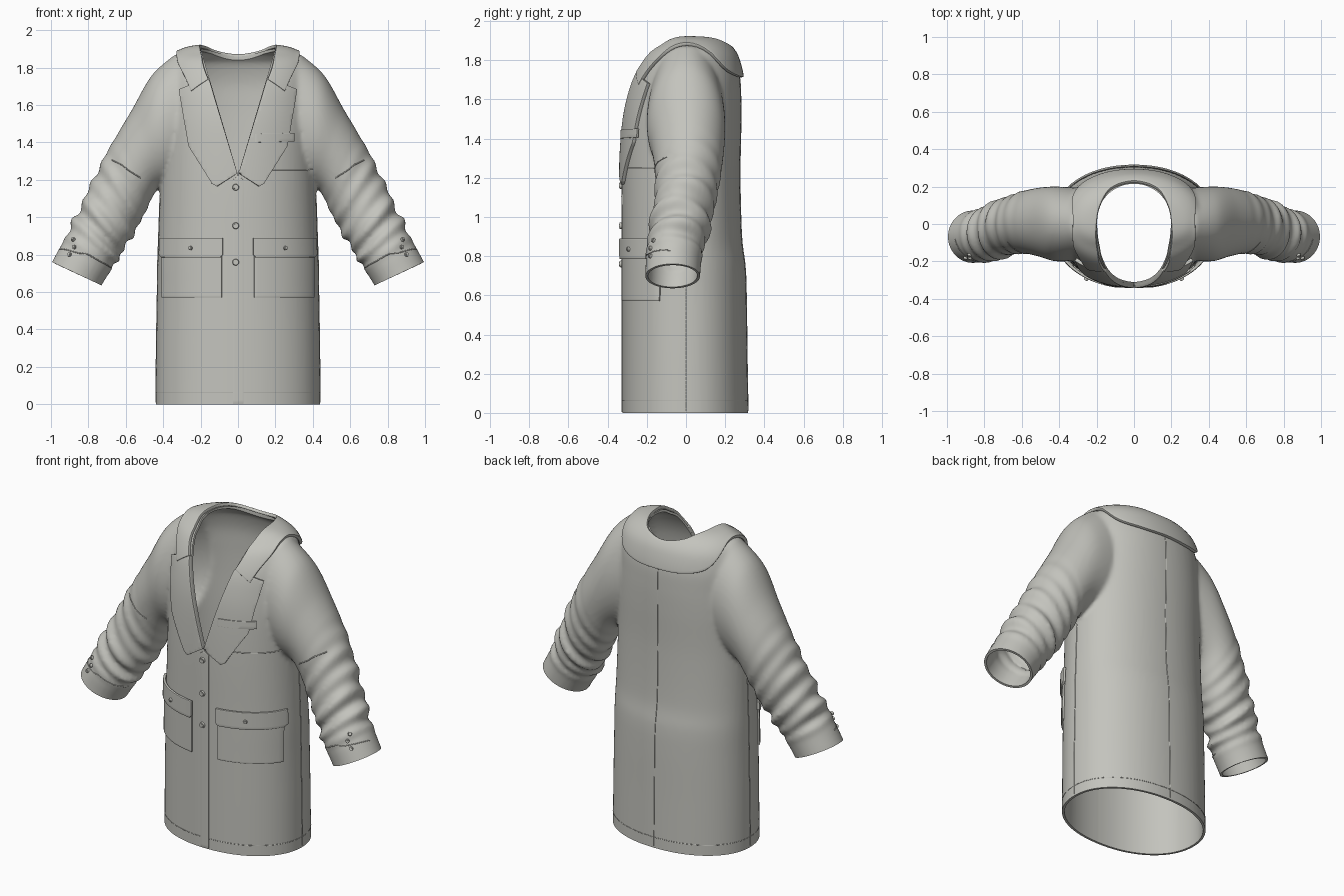
import bpy, bmesh, math
from mathutils import Vector
from mathutils.bvhtree import BVHTree

if "Cube" in bpy.data.objects:
    bpy.data.objects.remove(bpy.data.objects["Cube"])

cloth = bpy.data.materials.new("grey cloth")
cloth.use_nodes = True
GREY = (0.55, 0.55, 0.51, 1)
cloth.diffuse_color = GREY
cloth.node_tree.nodes["Principled BSDF"].inputs["Base Color"].default_value = GREY
parts = []


def finish(name, bm):
    me = bpy.data.meshes.new(name)
    bm.to_mesh(me)
    bm.free()
    ob = bpy.data.objects.new(name, me)
    bpy.context.collection.objects.link(ob)
    me.materials.append(cloth)
    parts.append(ob)
    return ob


def bake(ob):
    """Apply all modifiers."""
    dg = bpy.context.evaluated_depsgraph_get()
    me = bpy.data.meshes.new_from_object(ob.evaluated_get(dg))
    ob.modifiers.clear()
    ob.data = me


def modify(ob, kind, **settings):
    m = ob.modifiers.new(kind, kind)
    for k, v in settings.items():
        setattr(m, k, v)


def sample(rows, n):
    """Smooth interpolation through rows of numbers."""
    out, last = [], len(rows) - 1
    for k in range(n + 1):
        t = k / n * last
        i = min(int(t), last - 1)
        f = t - i
        a, b, c, d = (rows[min(max(j, 0), last)] for j in range(i - 1, i + 3))
        out.append([q + f / 2 * (r - p + f * (2 * p - 5 * q + 4 * r - s + f * (3 * (q - r) + s - p)))
                    for p, q, r, s in zip(a, b, c, d)])
    return out


def loft(bm, rings):
    """Closed skin through rings of points, capped at both ends."""
    vs = [[bm.verts.new(p) for p in r] for r in rings]
    n = len(vs[0])
    for a, b in zip(vs, vs[1:]):
        for i in range(n):
            bm.faces.new((a[i], a[(i + 1) % n], b[(i + 1) % n], b[i]))
    bm.faces.new(vs[0])
    bm.faces.new(vs[-1])


ANGLES = [2 * math.pi * i / 72 for i in range(72)]


def power(v, e):
    return math.copysign(abs(v) ** e, v)


# Torso: height, half width, front y, back y
torso = [(-.06, .44, -.325, .318), (.3, .437, -.325, .312), (.6, .432, -.325, .308),
         (.75, .43, -.325, .302), (.9, .425, -.325, .284), (1.2, .415, -.325, .276),
         (1.45, .41, -.315, .28), (1.6, .40, -.295, .28), (1.72, .39, -.26, .273),
         (1.82, .365, -.2, .245), (1.86, .33, -.14, .215), (1.89, .27, -.1, .18),
         (1.905, .17, -.05, .13)]
rings = []
for z, a, yf, yb in sample(torso, 90):
    rings.append([(a * power(math.cos(t), .94),
                   (yb if math.sin(t) > 0 else -yf) * power(math.sin(t), .94), z) for t in ANGLES])
bm = bmesh.new()
loft(bm, rings)

# Sleeves: outer x z, inner x z, centre y, half depth
sleeve = [(.33, 1.875, .22, 1.22, 0, .19), (.46, 1.76, .36, 1.18, 0, .2),
          (.57, 1.57, .43, 1.15, .01, .185), (.68, 1.385, .475, 1.07, .01, .168),
          (.765, 1.22, .535, .95, -.005, .155), (.85, 1.04, .61, .83, -.035, .15),
          (.93, .88, .67, .73, -.06, .143), (.995, .76, .73, .635, -.068, .14),
          (1.05, .65, .78, .53, -.075, .14)]
for side in (1, -1):
    rings = []
    for k, (ox, oz, ix, iz, cy, h) in enumerate(sample(sleeve, 110)):
        t = k / 110
        depth = .011 * min(max((t - .3) * 3, 0), 1) * min(max((.78 - t) * 14, 0), 1)
        ring = []
        for g in ANGLES:
            # soft folds slanting around the forearm
            fold = 1 + depth / h * (math.sin(85 * t + 1.6 * math.cos(g + .6))
                                    + .6 * math.sin(49 * t + 2 * math.sin(g)))
            c, s = math.cos(g) * fold, math.sin(g) * fold
            ring.append((side * ((ox + ix) / 2 + (ox - ix) / 2 * c), cy + h * s,
                         (oz + iz) / 2 + (oz - iz) / 2 * c))
        rings.append(ring)
    loft(bm, rings)
bmesh.ops.recalc_face_normals(bm, faces=bm.faces)

# Fuse torso and sleeves into one skin
coat = finish("coat_shell", bm)
modify(coat, "REMESH", mode='VOXEL', voxel_size=.013)
modify(coat, "SMOOTH", factor=.5, iterations=4)
bake(coat)
bm = bmesh.new()
bm.from_mesh(coat.data)
skin = BVHTree.FromBMesh(bm)


def open_end(point, normal, test):
    """Cut away the cap beyond a plane."""
    faces = [f for f in bm.faces if test(f.calc_center_median())]
    geom = set(faces) | {e for f in faces for e in f.edges} | {v for f in faces for v in f.verts}
    bmesh.ops.bisect_plane(bm, geom=list(geom), plane_co=point, plane_no=normal, clear_outer=True)


open_end((0, 0, 0), (0, 0, -1), lambda c: abs(c.x) < .55 and c.z < .3)
for side in (1, -1):
    open_end((side * .862, 0, .698), (side * .125, 0, -.265),
             lambda c: c.x * side > .56 and c.z < .95)
bm.to_mesh(coat.data)
bm.free()
modify(coat, "SOLIDIFY", thickness=.014, offset=-1)


# Neck opening and front V
def cutter(name, ring_a, ring_b):
    b = bmesh.new()
    loft(b, [ring_a, ring_b])
    bmesh.ops.recalc_face_normals(b, faces=b.faces)
    ob = finish(name, b)
    parts.remove(ob)
    ob.hide_render = True
    modify(coat, "BOOLEAN", operation='DIFFERENCE', solver='EXACT', object=ob)
    return ob


neck = [[(.2 * math.cos(g), .015 + .2 * math.sin(g), z) for g in ANGLES] for z in (1.7, 2.1)]
vee = [[(0, y, 1.22), (.235, y, 2.02), (-.235, y, 2.02)] for y in (-.6, -.02)]
cutters = [cutter("neck_cutter", *neck), cutter("vee_cutter", *vee)]
bake(coat)
coat.data.materials.clear()
coat.data.materials.append(cloth)
for ob in cutters:
    bpy.data.objects.remove(ob)


def on_front(x, z):
    hit, normal, _, _ = skin.ray_cast(Vector((x, -2, z)), Vector((0, 1, 0)))
    return (hit, normal) if hit else skin.find_nearest(Vector((x, -.2, z)))[:2]


def panel(name, outline, thick, lift=0):
    """Cloth plate laid on the front of the coat."""
    b = bmesh.new()
    f = b.faces.new([b.verts.new((x, 0, z)) for x, z in outline])
    f.normal_update()
    if f.normal.y > 0:
        f.normal_flip()
    for axis in (0, 2):
        for k in range(-25, 100):
            no = Vector((axis == 0, 0, axis == 2))
            bmesh.ops.bisect_plane(b, geom=b.verts[:] + b.edges[:] + b.faces[:],
                                   plane_co=no * (k * .02 + .003), plane_no=no)
    for v in b.verts:
        v.co.y = on_front(v.co.x, v.co.z)[0].y + .003 - lift
    ob = finish(name, b)
    modify(ob, "SOLIDIFY", thickness=thick + .003, offset=1)
    modify(ob, "BEVEL", width=.004, segments=2, limit_method='ANGLE', angle_limit=1)
    bake(ob)


def button(name, x, z, r, lift=0):
    hit, normal = on_front(x, z)
    b = bmesh.new()
    for rad, d in ((r, .012), (r * .6, .017)):
        bmesh.ops.create_cone(b, cap_ends=True, segments=20, radius1=rad, radius2=rad * .85, depth=d)
    ob = finish(name, b)
    ob.location = hit + normal * (lift + .004)
    ob.rotation_euler = normal.to_track_quat('Z', 'Y').to_euler()


def seam(name, points, r=.003):
    """Thin stitched line that clings to the coat."""
    rows = sample(points, 60)
    cu = bpy.data.curves.new(name, 'CURVE')
    cu.dimensions, cu.bevel_depth, cu.bevel_resolution = '3D', r, 1
    sp = cu.splines.new('POLY')
    sp.points.add(len(rows) - 1)
    for p, row in zip(sp.points, rows):
        p.co = (*skin.find_nearest(Vector(row))[0], 1)
    cu.materials.append(cloth)
    ob = bpy.data.objects.new(name, cu)
    bpy.context.collection.objects.link(ob)


# Lapels, pockets and fastenings
for side, word in ((1, "left"), (-1, "right")):
    def mirrored(pts):
        return [(side * p[0], *p[1:]) for p in pts]
    panel(word + "_lapel", mirrored([(.003, 1.235), (.11, 1.165), (.135, 1.18), (.255, 1.38),
                                     (.305, 1.68), (.165, 1.735), (.148, 1.725)]), .018)
    panel(word + "_pocket", mirrored([(.085, .57), (.4, .57), (.4, .83), (.085, .83)]), .009)
    panel(word + "_pocket_flap", mirrored([(.08, .8), (.095, .785), (.4, .785), (.412, .8),
                                           (.408, .89), (.08, .89)]), .012, .009)
    button(word + "_pocket_button", side * .245, .835, .012, .02)
    for i, (x, z) in enumerate([(.88, .88), (.875, .84), (.9, .8)]):
        button(f"{word}_cuff_button_{i}", side * x, z, .012)
    seam(word + "_side_seam", mirrored([(.45, 0, .01), (.45, 0, .6), (.43, 0, 1.12)]))
    seam(word + "_sleeve_seam", mirrored([(.68, -.1, 1.31), (.62, -.2, 1.27), (.52, -.15, 1.21)]))
    seam(word + "_cuff_seam", mirrored([(.68, -.1, .73), (.81, -.25, .8), (.96, -.08, .83)]))
panel("breast_pocket", [(.09, 1.4), (.295, 1.405), (.295, 1.45), (.09, 1.445)], .008, .016)
panel("front_placket", [(-.027, .005), (.03, .005), (.03, 1.2), (0, 1.22), (-.027, 1.2)], .005)
for i, z in enumerate((.76, .955, 1.16)):
    button(f"front_button_{i}", -.012, z, .018, .005)
seam("waist_seam", [(.13, -.33, 1.25), (.28, -.28, 1.25), (.4, -.15, 1.25)])
seam("back_seam", [(0, .35, .01), (0, .32, .7), (0, .32, 1.72)])
seam("hem_stitch", [(.46 * math.cos(g), .34 * math.sin(g), .065) for g in ANGLES + [0]], .002)

# Collar: neck edge and outer edge, from centre back to the front points
half = [(0, .205, 1.85, 0, .31, 1.715), (.12, .17, 1.87, .18, .28, 1.72),
        (.18, .09, 1.9, .3, .2, 1.76), (.198, 0, 1.91, .325, .03, 1.88),
        (.197, -.09, 1.88, .32, -.09, 1.83), (.175, -.19, 1.79, .285, -.19, 1.75),
        (.155, -.25, 1.735, .25, -.24, 1.67)]
rows = [(-a, b, c, -d, e, f) for a, b, c, d, e, f in half[:0:-1]] + half
b = bmesh.new()
grid = []
for row in sample(rows, 72):
    inner, outer = Vector(row[:3]), Vector(row[3:])
    line = []
    for j in range(11):
        hit, normal = skin.find_nearest(inner.lerp(outer, j / 10))[:2]
        line.append(b.verts.new(hit + normal * .002))
    grid.append(line)
for p, q in zip(grid, grid[1:]):
    for j in range(10):
        b.faces.new((p[j], p[j + 1], q[j + 1], q[j]))
b.normal_update()
b.faces.ensure_lookup_table()
if b.faces[36 * 10 + 9].normal.y < 0:
    bmesh.ops.reverse_faces(b, faces=b.faces[:])
bmesh.ops.smooth_vert(b, verts=b.verts[:], factor=.3, use_axis_x=True, use_axis_y=True, use_axis_z=True)
collar = finish("collar", b)
modify(collar, "SOLIDIFY", thickness=.02, offset=1)
modify(collar, "BEVEL", width=.005, segments=2, limit_method='ANGLE', angle_limit=1)
bake(collar)

# Smooth shading with crisp edges
bpy.ops.object.select_all(action='DESELECT')
for ob in parts:
    ob.select_set(True)
bpy.context.view_layer.objects.active = coat
bpy.ops.object.shade_smooth_by_angle(angle=math.radians(40))
